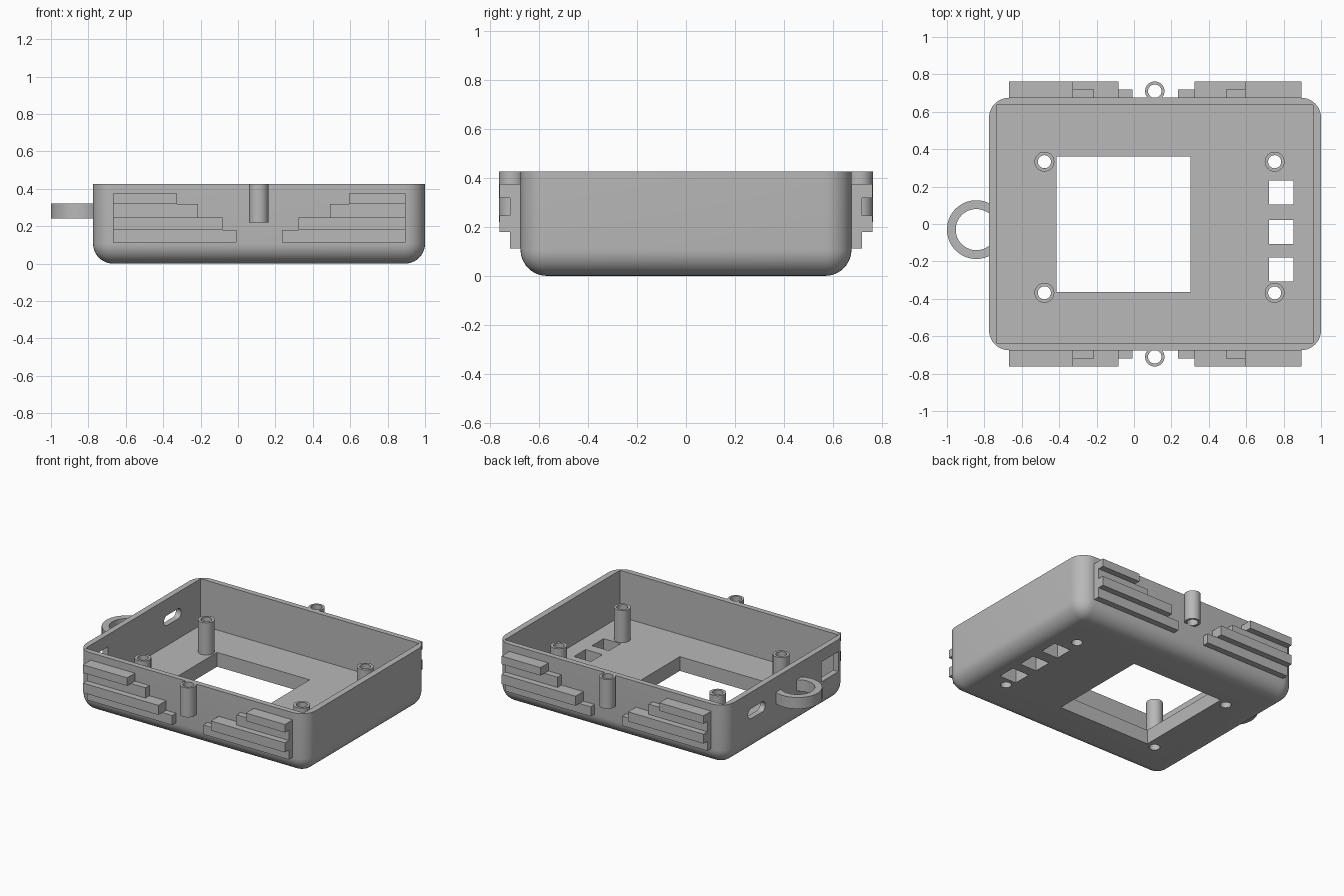
import bpy, bmesh, math
from mathutils import Vector, Matrix

if "Cube" in bpy.data.objects:
    bpy.data.objects.remove(bpy.data.objects["Cube"], do_unlink=True)

grey = bpy.data.materials.new("plain grey")
grey.use_nodes = True
COLOR = (0.48, 0.48, 0.48, 1)
grey.diffuse_color = COLOR
grey.node_tree.nodes["Principled BSDF"].inputs["Base Color"].default_value = COLOR


def finish(name, bm):
    bmesh.ops.recalc_face_normals(bm, faces=bm.faces)
    mesh = bpy.data.meshes.new(name)
    bm.to_mesh(mesh)
    bm.free()
    mesh.materials.append(grey)
    obj = bpy.data.objects.new(name, mesh)
    bpy.context.collection.objects.link(obj)
    return obj


def activate(obj):
    bpy.ops.object.select_all(action='DESELECT')
    obj.select_set(True)
    bpy.context.view_layer.objects.active = obj


def smooth(obj):
    activate(obj)
    bpy.ops.object.shade_smooth_by_angle(angle=math.radians(35))


def box_bm(x, y, z):
    """Box from (low, high) ranges on each axis."""
    bm = bmesh.new()
    size = [r[1] - r[0] for r in (x, y, z)]
    mid = Vector([(r[0] + r[1]) / 2 for r in (x, y, z)])
    bmesh.ops.create_cube(bm, size=1, matrix=Matrix.Translation(mid) @ Matrix.Diagonal((*size, 1)))
    return bm


def box(name, x, y, z):
    return finish(name, box_bm(x, y, z))


def tube_bm(x, y, z, outer, inner, steps=40):
    """Hollow cylinder spun from a rectangular section."""
    bm = bmesh.new()
    section = [(inner, z[0]), (outer, z[0]), (outer, z[1]), (inner, z[1])]
    verts = [bm.verts.new((x + r, y, h)) for r, h in section]
    edges = [bm.edges.new((verts[i], verts[(i + 1) % 4])) for i in range(4)]
    bmesh.ops.spin(bm, geom=verts + edges, cent=(x, y, 0), axis=(0, 0, 1),
                   angle=math.tau, steps=steps)
    bmesh.ops.remove_doubles(bm, verts=bm.verts, dist=0.0005)
    return bm


def cylinder(name, centre, radius, depth, turn=Matrix()):
    bm = bmesh.new()
    bmesh.ops.create_cone(bm, cap_ends=True, segments=32, radius1=radius, radius2=radius,
                          depth=depth, matrix=Matrix.Translation(centre) @ turn)
    return finish(name, bm)


def cut(target, cutter):
    activate(target)
    mod = target.modifiers.new("cut", 'BOOLEAN')
    mod.operation = 'DIFFERENCE'
    mod.solver = 'EXACT'
    mod.object = cutter
    bpy.ops.object.modifier_apply(modifier=mod.name)
    bpy.data.objects.remove(cutter, do_unlink=True)


# Open tray with rounded corners and base edges
RIM, FLOOR, SIDE = 0.425, 0.1, 0.675
bm = box_bm((-0.775, 1.0), (-SIDE, SIDE), (0, RIM))
rounded = [e for e in bm.edges if not all(v.co.z > 0.2 for v in e.verts)]
bmesh.ops.bevel(bm, geom=rounded, offset=0.107, segments=10, profile=0.5, affect='EDGES')
tray = finish("tray", bm)
cut(tray, box("cavity", (-0.735, 0.957), (-0.637, 0.637), (FLOOR, 0.6)))

# Display window and three button holes in the floor
cut(tray, box("window", (-0.415, 0.302), (-0.363, 0.361), (-0.1, 0.2)))
for y in (0.169, -0.043, -0.243):
    cut(tray, box("button_hole", (0.722, 0.853), (y - 0.064, y + 0.064), (-0.1, 0.2)))

# Square port and rounded slot in the right wall
cut(tray, box("port", (-0.9, -0.65), (-0.58, -0.39), (0.2, 0.34)))
bm = box_bm((-0.9, -0.65), (0.23, 0.42), (0.24, 0.31))
ends = [e for e in bm.edges if abs(e.verts[0].co.x - e.verts[1].co.x) > 0.1]
bmesh.ops.bevel(bm, geom=ends, offset=0.034, segments=6, profile=0.5, affect='EDGES')
cut(tray, finish("slot", bm))

# Screw standoffs with holes through the floor
for x in (-0.479, 0.752):
    for y in (-0.368, 0.333):
        cut(tray, cylinder("screw_hole", (x, y, 0.05), 0.035, 0.3))
        smooth(finish("standoff", tube_bm(x, y, (FLOOR, 0.325), 0.053, 0.035)))
smooth(tray)

# Stepped grip ribs and outer screw posts on the front and back
ROWS = [  # bottom, top, inner end on each half, depth
    (0.112, 0.179, -0.008, 0.235, 0.718),
    (0.179, 0.246, -0.084, 0.323, 0.761),
    (0.246, 0.318, -0.214, 0.492, 0.718),
    (0.318, 0.374, -0.326, 0.594, 0.761),
]
for s, side in ((-1, "front"), (1, "back")):
    for low, high, right_end, left_end, depth in ROWS:
        y = sorted((s * 0.66, s * depth))
        box(side + "_right_rib", (-0.668, right_end), y, (low, high))
        box(side + "_left_rib", (left_end, 0.896), y, (low, high))
    smooth(finish(side + "_post", tube_bm(0.111, s * 0.71, (0.219, RIM), 0.052, 0.036)))

# Strap ring, trimmed inside the wall
bm = tube_bm(-0.843, -0.03, (0.24, 0.32), 0.157, 0.11, 64)
bmesh.ops.bisect_plane(bm, geom=bm.verts[:] + bm.edges[:] + bm.faces[:],
                       plane_co=(-0.76, 0, 0), plane_no=(1, 0, 0), clear_outer=True)
bmesh.ops.holes_fill(bm, edges=[e for e in bm.edges if e.is_boundary], sides=8)
smooth(finish("strap_ring", bm))
